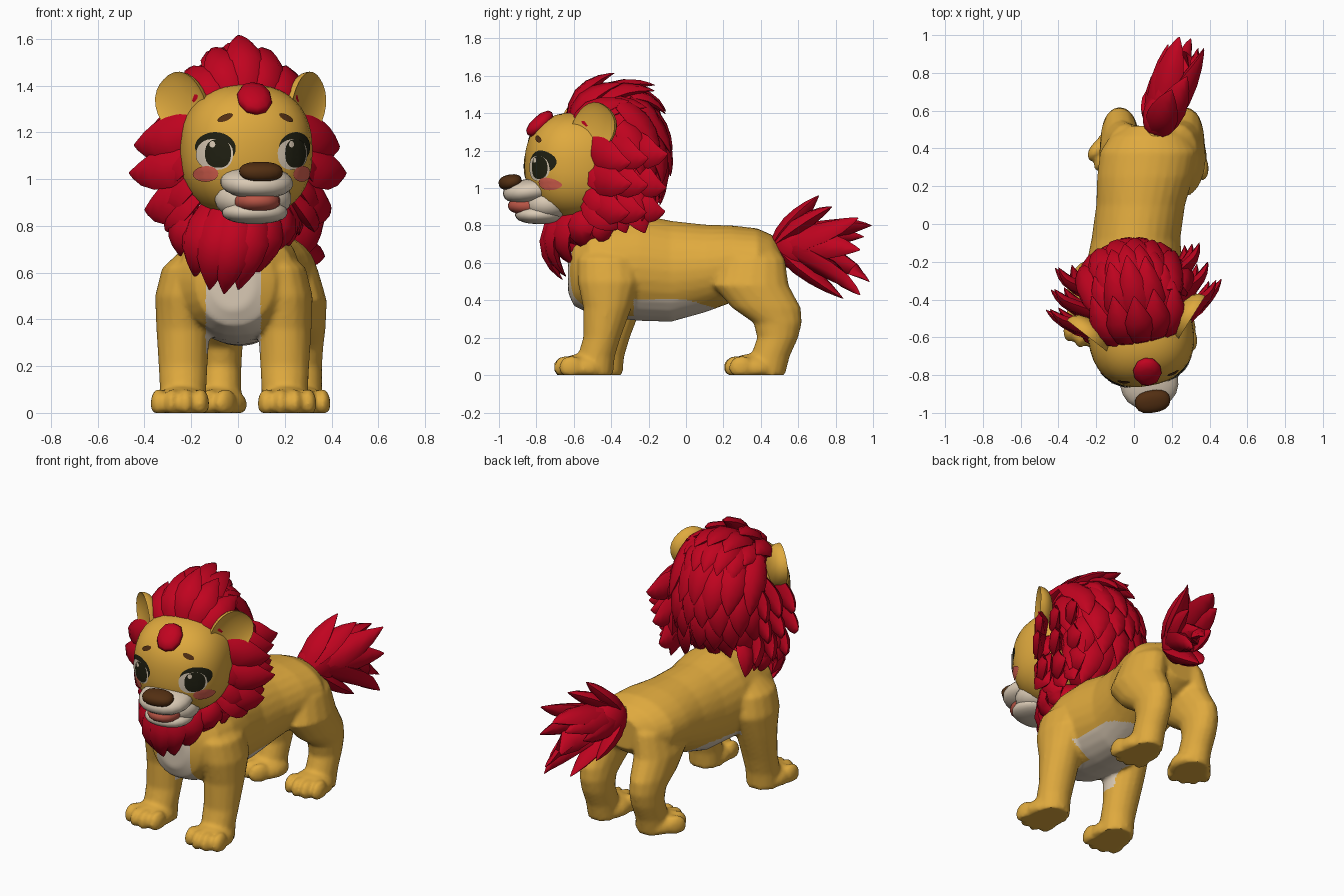
import bpy, bmesh, math, random
from mathutils import Vector, Matrix
from mathutils.bvhtree import BVHTree

if "Cube" in bpy.data.objects:
    bpy.data.objects.remove(bpy.data.objects["Cube"])

random.seed(4)
V = Vector
T = Matrix.Translation


def R(deg, axis):
    return Matrix.Rotation(math.radians(deg), 4, axis)


def material(name, col):
    m = bpy.data.materials.new(name)
    m.diffuse_color = (*col, 1)
    m.use_nodes = True
    m.node_tree.nodes["Principled BSDF"].inputs["Base Color"].default_value = m.diffuse_color
    return m


TAN = material("golden_fur", (0.74, 0.40, 0.048))
RED = material("red_hair", (0.53, 0.001, 0.014))
CREAM = material("cream_fur", (0.70, 0.59, 0.46))
BROWN = material("dark_brown", (0.085, 0.028, 0.006))
BLACK = material("eye_black", (0.014, 0.014, 0.006))
PINK = material("mouth_pink", (0.48, 0.09, 0.06))
BLUSH = material("cheek_blush", (0.70, 0.12, 0.08))


def finish(bm, name, *mats, M=None):
    bmesh.ops.recalc_face_normals(bm, faces=bm.faces[:])
    me = bpy.data.meshes.new(name)
    bm.to_mesh(me)
    bm.free()
    for m in mats:
        me.materials.append(m)
    me.polygons.foreach_set("use_smooth", [True] * len(me.polygons))
    me.set_sharp_from_angle(angle=math.radians(50))
    ob = bpy.data.objects.new(name, me)
    bpy.context.collection.objects.link(ob)
    if M:
        ob.matrix_world = M
    return ob


def add_blob(bm, M, r, p=2.0, floor=None, cup=False, seg=20):
    """Rounded (super)ellipsoid; cup hollows the -y side."""
    vs = bmesh.ops.create_uvsphere(bm, u_segments=seg, v_segments=seg * 2 // 3, radius=1)["verts"]
    for v in vs:
        c = v.co
        c /= sum(abs(k) ** p for k in c) ** (1 / p)
        if cup and c.y < 0:
            c.y = 0.3 * c.y * c.y
        v.co = M @ V((c.x * r[0], c.y * r[1], c.z * r[2]))
        if floor is not None:
            v.co.z = max(v.co.z, floor)


def blob(name, M, r, mat, **kw):
    bm = bmesh.new()
    add_blob(bm, M, r, **kw)
    return finish(bm, name, mat)


def skin(bm, rings):
    """Bridge equal vertex rings into a closed tube."""
    n = len(rings[0])
    for a, b in zip(rings, rings[1:]):
        for i in range(n):
            j = (i + 1) % n
            bm.faces.new((a[i], a[j], b[j], b[i]))
    bm.faces.new(rings[0])
    bm.faces.new(rings[-1])


def loft(bm, rings, u, v, n=16):
    out = []
    for x, y, z, a, b in rings:
        ang = [2 * math.pi * i / n for i in range(n)]
        out.append([bm.verts.new(V((x, y, z)) + u * a * math.cos(t) + v * b * math.sin(t)) for t in ang])
    skin(bm, out)


def lock(bm, root, tip, bow, w, centre, flat=0.5):
    """Leaf shaped hair lock along a bent line, flat side facing away from centre."""
    root, tip, bow, centre = V(root), V(tip), V(bow), V(centre)
    mid = (root + tip) / 2 + bow
    rings = []
    for s, k in ((0, .6), (.2, .92), (.42, 1), (.62, .84), (.8, .55), (.93, .24), (1, .04)):
        p = root * (1 - s) ** 2 + mid * 2 * s * (1 - s) + tip * s * s
        d = ((mid - root) * (1 - s) + (tip - mid) * s).normalized()
        side = d.cross(p - centre).normalized()
        out = side.cross(d)
        ang = [math.pi * i / 3 for i in range(6)]
        rings.append([bm.verts.new(p + side * w * k * math.cos(t) + out * w * k * flat * math.sin(t)) for t in ang])
    skin(bm, rings)


X, Y, Z = V((1, 0, 0)), V((0, 1, 0)), V((0, 0, 1))

# Body: torso, legs and paws fused into one skin
body = bmesh.new()
loft(body, [(-.02, -.63, .55, .09, .11), (-.015, -.60, .56, .17, .19), (-.005, -.52, .57, .25, .24),
            (0, -.40, .575, .27, .27), (0, -.25, .575, .26, .285), (.01, -.08, .555, .235, .27),
            (.035, .10, .57, .235, .235), (.06, .25, .595, .255, .205), (.08, .38, .6, .26, .185),
            (.08, .46, .6, .21, .15), (.08, .52, .6, .12, .1)], X, Z, 28)
FRONT = [(-.09, 0, .73, .06, .09), (-.02, 0, .62, .11, .16), (0, .01, .5, .12, .17), (0, 0, .36, .115, .13),
         (0, -.03, .2, .105, .1), (0, -.06, .1, .1, .1), (0, -.07, .0, .1, .1)]
HIND = [(-.09, 0, .73, .07, .09), (-.03, 0, .62, .11, .17), (0, -.015, .48, .12, .205), (.01, .07, .36, .105, .185),
        (.01, .13, .28, .095, .13), (.01, .13, .2, .09, .11), (.01, .09, .1, .09, .105), (.01, .07, 0, .09, .1)]
# rings, x, y, side, paw y, paw yaw
for rings, x, y, side, paw_y, yaw in ((FRONT, .2, -.42, 1, -.52, 3), (FRONT, -.235, -.37, -1, -.47, -5),
                                      (HIND, .26, .36, 1, .39, 3), (HIND, -.065, .36, -1, .42, -35)):
    loft(body, [(x + side * a, y + b, c, d, e) for a, b, c, d, e in rings], X, Y)
    M = T((x + side * .005, paw_y, 0)) @ R(yaw, 'Z')
    add_blob(body, M @ T((0, -.03, .035)), (.12, .14, .08), floor=0)
    for i in (-1.5, -.5, .5, 1.5):
        add_blob(body, M @ T((i * .06, -.125 + .012 * i * i, .04)), (.036, .067, .064), floor=0, seg=12)
src = finish(body, "body_parts", TAN)
mod = src.modifiers.new("fuse", 'REMESH')
mod.mode, mod.voxel_size = 'VOXEL', .013
mod = src.modifiers.new("soften", 'SMOOTH')
mod.factor, mod.iterations = .5, 3
me = bpy.data.meshes.new_from_object(src.evaluated_get(bpy.context.evaluated_depsgraph_get()))
bpy.data.objects.remove(src)
body = bmesh.new()
body.from_mesh(me)
for f in body.faces:
    c = f.calc_center_median()
    chest = c.y < -.23 and abs(c.x + .02) < .118 and .25 < c.z < .72
    belly = (-.28 if c.x > 0 else -.235) < c.y < .17 and .26 < c.z < .405 - .3 * max(0, c.y) and abs(c.x - .02) < .25
    f.material_index = int(chest or belly)
finish(body, "body", TAN, CREAM)

# Head, turned slightly to one side
H = T((.035, -.58, 1.12)) @ R(10, 'Z')
bm = bmesh.new()
add_blob(bm, Matrix(), (.28, .28, .285), p=2.4, seg=36)
face_tree = BVHTree.FromBMesh(bm)
finish(bm, "head", TAN, M=H)

for s, side in ((1, "right"), (-1, "left")):
    blob("ear_" + side, H @ T((s * .28, .035, .2)) @ R(s * 48, 'Z') @ R(s * 40, 'Y'),
         (.125, .085, .14), TAN, cup=True, p=2.3)


def decal(name, cx, cz, rx, rz, mat, tilt=0, off=.005, p=2.0):
    """Thin painted patch laid on the face."""
    bm = bmesh.new()

    def put(x, z):
        t = math.radians(tilt)
        q = V((cx + x * math.cos(t) - z * math.sin(t), -1, cz + x * math.sin(t) + z * math.cos(t)))
        hit, normal, _, _ = face_tree.ray_cast(q, Y)
        return bm.verts.new(hit + normal * off)
    rings = []
    for k in (1, .75, .5, .25):
        ring = []
        for i in range(24):
            c, s = math.cos(i * math.pi / 12), math.sin(i * math.pi / 12)
            m = k / (abs(c) ** p + abs(s) ** p) ** (1 / p)
            ring.append(put(rx * c * m, rz * s * m))
        rings.append(ring)
    skin(bm, rings)
    bm.faces.ensure_lookup_table()
    bm.faces.remove(bm.faces[-2])
    finish(bm, name, mat, M=H)


for s, side in ((1, "right"), (-1, "left")):
    decal("eyelash_" + side, s * .17, .014, .078, .066, BLACK, s * 10, .003)
    decal("eye_white_" + side, s * .165 - .008, -.014, .07, .064, CREAM, s * 8, .005, 2.4)
    decal("iris_" + side, s * .165 + .004, -.01, .05, .06, BLACK, 0, .007, 2.4)
    decal("eye_glint_" + side, s * .165 - .018, .028, .011, .013, CREAM, 0, .009)
    decal("eyebrow_" + side, s * .13, .14, .034, .013, BROWN, -s * 25, .006)
    decal("cheek_" + side, s * .205, -.096, .045, .033, BLUSH, 0, .006)

# Muzzle, open mouth and nose
blob("muzzle_base", H @ T((0, -.17, -.205)), (.165, .13, .09), CREAM, p=2.2)
blob("upper_muzzle", H @ T((0, -.255, -.134)) @ R(8, 'X'), (.155, .147, .064), CREAM, p=2.3)
blob("lower_jaw", H @ T((0, -.21, -.262)), (.14, .125, .05), CREAM, p=2.3)
blob("mouth", H @ T((0, -.25, -.215)), (.1, .126, .05), PINK, p=2.3)
blob("nose", H @ T((0, -.365, -.088)) @ R(12, 'X'), (.094, .06, .04), BROWN, p=2.4)

# Forehead tuft
blob("forehead_tuft", H @ T((0, -.205, .225)) @ R(42, 'X'), (.075, .09, .04), RED, p=2.3, seg=10)

# Mane: core volume and layered locks, in head space
C = V((0, .2, .06))
bm = bmesh.new()
add_blob(bm, T(C), (.26, .25, .355))


def back(x, z):
    return .2 + .25 * math.sqrt(max(.02, 1 - (x / .28) ** 2 - ((z - .06) / .37) ** 2))


# Crest sweeping up from the forehead, then two rows over the crown
for k in range(-2, 3):
    lock(bm, (.07 * k, -.03, .25 - .012 * k * k), (.11 * k, .2 + .02 * abs(k), .495 - .02 * k * k - .035 * abs(k)),
         (.01 * k, -.09, .06), .085, C)
    lock(bm, (.07 * k, .02, .31 - .02 * k * k), (.095 * k, .42 - .02 * k * k, .43 - .03 * k * k),
         (0, -.02, .1), .085, C)
for k in range(-3, 4):
    lock(bm, (.055 * k, .14, .37 - .014 * k * k), (.075 * k, .48 - .016 * k * k, .29 - .014 * k * k),
         (0, .06, .1), .075, C)
# Long overlapping locks hanging down the back
for row, z in enumerate((.33, .2, .07, -.04)):
    for k in range(-3, 3):
        x = .085 * k + (.085 if row % 2 else .0425)
        zz = z + random.uniform(-.04, .04)
        lock(bm, (x, back(x, zz) - .05, zz), (x * 1.2, back(x * 1.1, zz - .26) + .06, zz - .28),
             (random.uniform(-.03, .03), .06, .03), .08, C)
# Side tufts fanning out and back
for s in (1, -1):
    for layer, y in enumerate((.06, .16, .27)):
        for i, z in enumerate((.08, -.06, -.2)):
            j = random.uniform(-.025, .025)
            reach = .465 - .05 * layer - (.05 if i == 2 else 0)
            lock(bm, (s * .19, y - .03, z + .07), (s * (reach + j), y + .15, z - .04 + j),
                 (s * .05, -.03, -.08), .09, (0, y + .25, z), .42)
    for z in (-.08, -.2, -.28):
        lock(bm, (s * .2, .02, z + .1), (s * .32, .16, z - .06), (s * .06, 0, -.02), .085, (0, .1, z))
finish(bm, "mane", RED, M=H)

# Beard ruff under the chin
bm = bmesh.new()
D = V((0, -.45, .78))
add_blob(bm, T((0, -.52, .79)), (.225, .19, .12))
for i in range(-3, 4):
    q = i * i
    lock(bm, (.065 * i, -.68 + .02 * q, .88), (.062 * i - .06, -.66 + .018 * q, .51 + .018 * q),
         (.02 * i, -.15, -.01), .085, D)
    lock(bm, (.068 * i, -.58 + .02 * q, .85), (.066 * i - .01, -.59 + .02 * q, .58 + .014 * q),
         (.02 * i, -.08, 0), .07, D)
for s in (1, -1):
    for y in (-.5, -.4, -.3):
        lock(bm, (s * .18, y, .95), (s * (.26 + .1 * (y + .3)), y + .08, .76), (s * .04, 0, 0), .075, (0, y, .85))
finish(bm, "beard", RED)

# Tail stub and brush
bm = bmesh.new()
loft(bm, [(.1, .44, .68, .06, .06), (.13, .52, .7, .055, .055), (.16, .64, .7, .03, .03)], X, Z, 10)
finish(bm, "tail_stub", TAN)
bm = bmesh.new()
E = V((.19, .68, .69))
add_blob(bm, T((.15, .59, .69)) @ R(-20, 'Z'), (.1, .14, .125))
for tip, bow in (((.2, .71, .96), (-.02, -.02, .0)), ((.24, .99, .80), (0, .08, .06)),
                 ((.37, .92, .84), (.02, 0, -.04)), ((.28, .78, .90), (0, 0, .03)),
                 ((.3, .98, .50), (.02, .04, .08)), ((.22, .84, .41), (0, -.03, .0)),
                 ((.11, .74, .5), (-.04, 0, 0)), ((.37, .93, .67), (.04, 0, .02)),
                 ((.13, .84, .66), (-.05, 0, 0)), ((.34, .93, .43), (.04, .03, .06)),
                 ((.18, .95, .74), (-.04, 0, .04))):
    lock(bm, (.13, .48, .70), tip, bow, .085, E, .6)
finish(bm, "tail_brush", RED)
